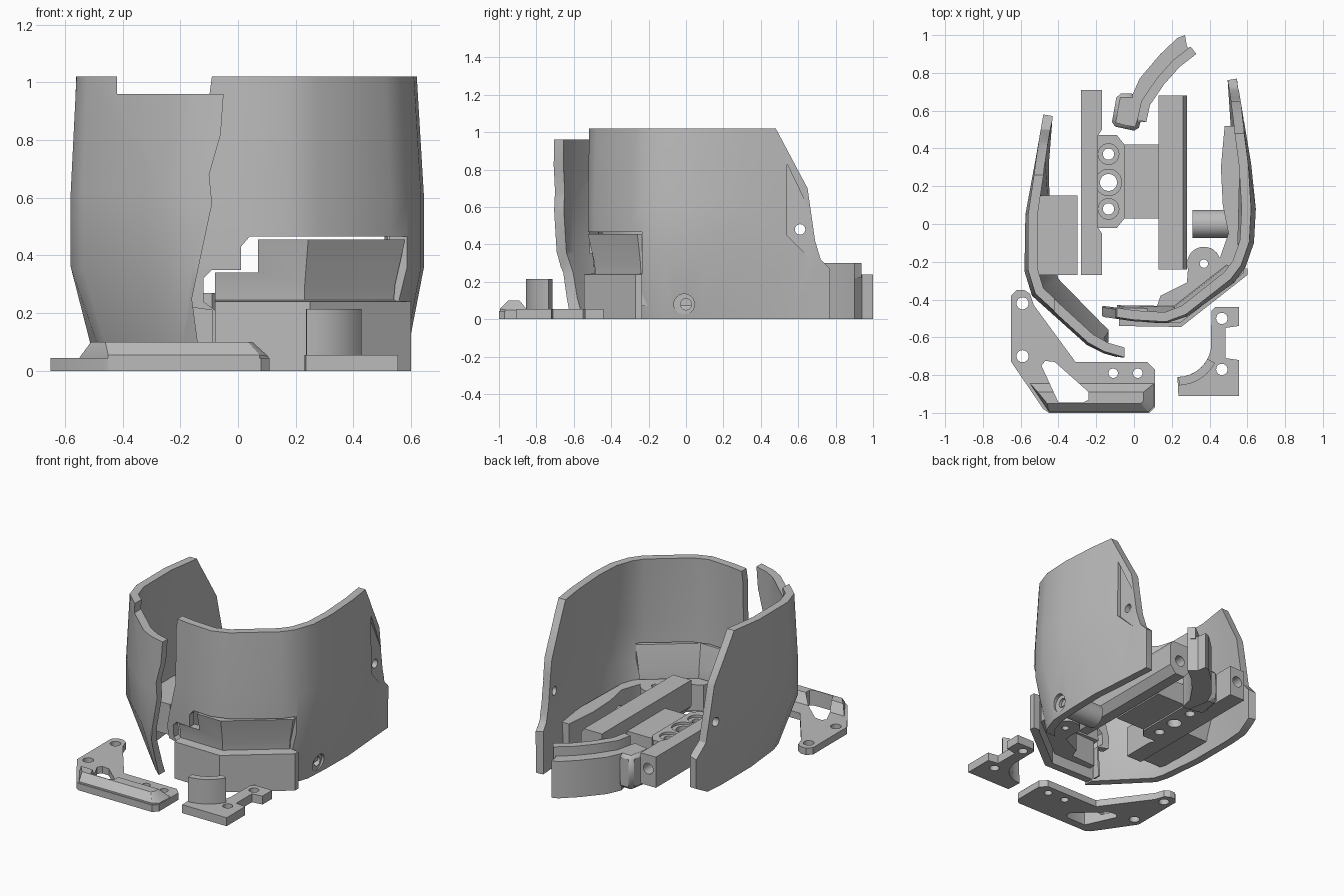
import bpy, bmesh, math
from mathutils import Vector

cube = bpy.data.objects.get("Cube")
if cube:
    bpy.data.objects.remove(cube)

grey = bpy.data.materials.new("plain_grey")
grey.use_nodes = True
grey.diffuse_color = (0.5, 0.5, 0.5, 1)
grey.node_tree.nodes["Principled BSDF"].inputs["Base Color"].default_value = (0.5, 0.5, 0.5, 1)


def loft(name, loops):
    """Closed solid through loops of equal length, capped at both ends."""
    bm = bmesh.new()
    rings = [[bm.verts.new(p) for p in loop] for loop in loops]
    n = len(rings[0])
    for a, b in zip(rings, rings[1:]):
        for i in range(n):
            j = (i + 1) % n
            bm.faces.new((a[i], a[j], b[j], b[i]))
    bm.faces.new(rings[0][::-1])
    bm.faces.new(rings[-1])
    bmesh.ops.recalc_face_normals(bm, faces=bm.faces)
    mesh = bpy.data.meshes.new(name)
    bm.to_mesh(mesh)
    bm.free()
    obj = bpy.data.objects.new(name, mesh)
    bpy.context.collection.objects.link(obj)
    mesh.materials.append(grey)
    return obj


def prism(name, pts, axis, lo, hi):
    """Extrude a flat outline along an axis."""
    place = {"x": lambda a, b, c: (c, a, b), "y": lambda a, b, c: (a, c, b),
             "z": lambda a, b, c: (a, b, c)}[axis]
    return loft(name, [[place(a, b, c) for a, b in pts] for c in (lo, hi)])


def rect(a0, a1, b0, b1):
    return [(a0, b0), (a1, b0), (a1, b1), (a0, b1)]


def arc(cx, cy, r, start=0, end=360, n=24):
    steps = n if end - start == 360 else n - 1
    return [(cx + r * math.cos(math.radians(start + (end - start) * i / steps)),
             cy + r * math.sin(math.radians(start + (end - start) * i / steps))) for i in range(n)]


def offset(path, dists):
    """Move an open path to its left with mitred corners."""
    p = [Vector(q) for q in path]
    dirs = [(b - a).normalized() for a, b in zip(p, p[1:])]
    out = []
    for i, (q, d) in enumerate(zip(p, dists)):
        a, b = dirs[max(i - 1, 0)], dirs[min(i, len(dirs) - 1)]
        m = (a + b).normalized()
        out.append(q + Vector((-m.y, m.x)) * d / max(m.dot(a), 0.5))
    return out


def wall(name, path, rows, thick, weights=None):
    """Wall along a path; rows give height and inward lean, weights scale the lean."""
    weights = weights or [1] * len(path)
    loops = []
    for z, lean in rows:
        outer = offset(path, [lean * w for w in weights])
        inner = offset(path, [lean * w + thick for w in weights])
        loops.append([(q.x, q.y, z) for q in outer + inner[::-1]])
    return loft(name, loops)


def cut(obj, pts, axis, lo, hi):
    cutter = prism("cutter", pts, axis, lo, hi)
    cutter.hide_render = True
    mod = obj.modifiers.new("cut", "BOOLEAN")
    mod.operation = "DIFFERENCE"
    mod.solver = "EXACT"
    mod.object = cutter
    bpy.context.view_layer.objects.active = obj
    bpy.ops.object.modifier_apply(modifier=mod.name)
    bpy.data.objects.remove(cutter)


def bevel(obj, width):
    mod = obj.modifiers.new("bevel", "BEVEL")
    mod.width = width
    mod.segments = 1
    mod.limit_method = "ANGLE"


# Right shell with slanted rear and jagged front edge
right_shell = wall("right_shell", [(-0.48, 0.58), (-0.52, 0.35), (-0.575, 0.05), (-0.58, -0.25),
                                   (-0.54, -0.38), (-0.25, -0.64), (-0.16, -0.685), (-0.02, -0.725)],
                   [(0.04, 0.11), (0.36, 0), (0.62, 0), (1.02, 0.02)], 0.05,
                   [0, 0.2, 0.7, 1, 1, 0.8, 0.6, 0.6])
cut(right_shell, [(0.26, 1.1), (0.26, 1.02), (0.43, 0.72), (0.5, 0.37), (0.585, 0.28), (0.585, 0.1),
                  (0.4, 0), (1, 0), (1, 1.1)], "x", -1, 0)
cut(right_shell, [(-0.05, 1.1), (-0.05, 0.96), (-0.06, 0.82), (-0.1, 0.68), (-0.09, 0.58),
                  (-0.16, 0.25), (-0.14, 0.1), (-0.13, 0), (0.3, 0), (0.3, 1.1)], "y", -1, 0)
cut(right_shell, rect(-0.42, 0.3, 0.96, 1.1), "y", -1, 0)
cut(right_shell, arc(0.42, 0.48, 0.028), "x", -1, 0)

# Left shell with stepped window, rear slant and side hole
left_shell = wall("left_shell", [(-0.25, -0.48), (0.0, -0.515), (0.17, -0.525), (0.28, -0.49), (0.53, -0.31),
                                 (0.59, -0.23), (0.635, -0.1), (0.645, 0.08), (0.62, 0.32), (0.58, 0.56),
                                 (0.545, 0.77)],
                  [(0, 0.07), (0.36, 0), (0.6, 0), (1.02, 0.025)], 0.05,
                  [0.4, 0.3, 0.3, 0.5, 1, 1, 1, 1, 0.6, 0.3, 0])
cut(left_shell, [(0.48, 1.1), (0.48, 1.02), (0.65, 0.7), (0.69, 0.42), (0.72, 0.32), (0.77, 0.27), (0.765, -0.1),
                 (1, -0.1), (1, 1.1)], "x", 0, 1)
cut(left_shell, [(-0.08, 1.1), (-0.1, 0.95), (-0.1, 0.6), (-0.17, 0.3), (-0.16, 0.22), (-0.09, 0.21),
                 (-0.09, -0.1), (-0.5, -0.1), (-0.5, 1.1)], "y", -1, 0)
cut(left_shell, [(-0.08, -0.1), (-0.08, 0.21), (-0.12, 0.24), (-0.12, 0.32), (-0.09, 0.35), (0.01, 0.35),
                 (0.01, 0.43), (0.04, 0.465), (0.8, 0.465), (0.8, -0.1)], "y", -1, -0.235)
cut(left_shell, [(0.54, 0.83), (0.54, 0.45), (0.76, 0.23), (0.7, 0.5)], "x", 0.56, 1)
cut(left_shell, arc(0.61, 0.48, 0.028), "x", 0, 1)
cut(left_shell, arc(-0.01, 0.08, 0.055), "x", 0.3, 1)

# Front insert filling the window, with a recessed upper wall
front_insert = wall("front_insert", [(-0.08, -0.54), (0.25, -0.545), (0.6, -0.27), (0.6, -0.235)],
                    [(0, 0), (0.24, 0), (0.245, 0.06), (0.3, 0.055), (0.455, 0.02)], 0.05)
cut(front_insert, rect(-0.2, 0.07, 0.34, 0.6), "y", -1, 0)

# Ledge inside the left shell, with a drilled ear
inner_ledge = prism("inner_ledge", [(-0.06, -0.45), (0.12, -0.44), (0.14, -0.38), (0.28, -0.31)] +
                    arc(0.37, -0.21, 0.09, 200, 20, 10) +
                    [(0.5, -0.05), (0.47, 0.1), (0.46, 0.3), (0.48, 0.52), (0.53, 0.52), (0.56, 0.3),
                     (0.555, 0.1), (0.55, -0.12), (0.53, -0.25), (0.22, -0.49), (-0.06, -0.5)], "z", 0.07, 0.24)
cut(inner_ledge, arc(0.37, -0.21, 0.022), "z", 0, 0.5)

# Side boss and inner block
side_boss = prism("side_boss", arc(0, 0.08, 0.075), "x", 0.31, 0.57)
cut(side_boss, arc(0, 0.08, 0.03), "x", 0.2, 0.8)
inner_block = prism("inner_block", [(-0.45, 0.12), (-0.3, 0.12), (-0.3, 0.32), (-0.52, 0.32)], "y", -0.27, 0.15)
cut(inner_block, arc(-0.06, 0.22, 0.03), "x", -0.42, 0)

# Central mount: two bars and a perforated bridge
right_bar = prism("right_bar", [(-0.28, -0.27), (-0.17, -0.27), (-0.17, -0.05), (-0.19, -0.02), (-0.19, 0.47),
                                (-0.17, 0.5), (-0.17, 0.71), (-0.28, 0.71)], "z", 0.1, 0.3)
left_bar = prism("left_bar", [(0.13, 0.16), (0.17, 0.11), (0.24, 0.11), (0.28, 0.16), (0.28, 0.3),
                              (0.26, 0.33), (0.13, 0.33)], "y", -0.24, 0.68)
for bar, x in ((right_bar, -0.225), (left_bar, 0.205)):
    for lo, hi in ((-0.4, -0.1), (0.55, 0.9)):
        cut(bar, arc(x, 0.21, 0.035), "y", lo, hi)
bridge_flange = prism("bridge_flange", [(-0.2, -0.02), (-0.09, -0.02), (-0.05, 0.03), (-0.05, 0.42),
                                        (-0.09, 0.47), (-0.2, 0.47)], "z", 0.1, 0.27)
for y, r in ((0.08, 0.03), (0.22, 0.045), (0.37, 0.03)):
    cut(bridge_flange, arc(-0.135, y, r), "z", 0, 0.5)
    cut(bridge_flange, arc(-0.135, y, r + 0.025), "z", 0.255, 0.5)
bridge = prism("bridge", rect(-0.06, 0.16, 0.03, 0.42), "z", 0.11, 0.25)

# Rear curved bracket with raised rail
inner_curve = [(0.065, 0.54), (0.085, 0.63), (0.16, 0.74), (0.24, 0.83), (0.33, 0.9)]
outer_curve = [(0.28, 0.94), (0.27, 1.0), (0.23, 0.985), (0.14, 0.9), (0.03, 0.77), (-0.01, 0.68), (0.02, 0.54)]
rear_bracket = prism("rear_bracket", inner_curve + outer_curve, "z", 0, 0.24)
rear_rail = wall("rear_rail", inner_curve, [(0.22, 0), (0.3, 0)], 0.05)
rear_foot = prism("rear_foot", [(-0.12, 0.52), (0.02, 0.49), (0.04, 0.56), (0.01, 0.69), (-0.09, 0.69)],
                  "z", 0.02, 0.24)
bevel(rear_foot, 0.02)

# Large loose plate with raised front ridge
large_plate = prism("large_plate", [(-0.65, -0.73), (-0.48, -0.98), (-0.45, -1), (0.08, -1), (0.11, -0.97),
                                    (0.11, -0.77), (0.07, -0.73), (-0.31, -0.73), (-0.53, -0.43),
                                    (-0.55, -0.37), (-0.58, -0.35), (-0.62, -0.35), (-0.65, -0.38)],
                    "z", 0, 0.045)
plate_ridge = loft("plate_ridge", [
    [(-0.55, -0.845, 0.03), (-0.45, -0.995, 0.03), (0.075, -0.995, 0.03), (0.105, -0.965, 0.03),
     (0.105, -0.845, 0.03)],
    [(-0.55, -0.845, 0.045), (-0.45, -0.995, 0.055), (0.075, -0.995, 0.055), (0.105, -0.965, 0.05),
     (0.105, -0.845, 0.045)],
    [(-0.51, -0.89, 0.1), (-0.46, -0.95, 0.1), (0.035, -0.95, 0.1), (0.05, -0.935, 0.1), (0.05, -0.89, 0.1)]])
slot = [(-0.49, -0.75), (-0.47, -0.725), (-0.42, -0.73), (-0.24, -0.89), (-0.24, -0.93),
        (-0.27, -0.945), (-0.4, -0.945)]
for part in (large_plate, plate_ridge):
    cut(part, slot, "z", -0.1, 0.3)
for x, y, r in ((-0.59, -0.42, 0.032), (-0.59, -0.7, 0.032), (-0.11, -0.79, 0.025), (0.02, -0.79, 0.025)):
    cut(large_plate, arc(x, y, r), "z", -0.1, 0.3)

# Small loose plate with curved upright tab
small_plate = prism("small_plate", arc(0.23, -0.63, 0.18, -90, -10, 8) +
                    [(0.41, -0.46), (0.43, -0.44), (0.555, -0.44), (0.555, -0.54), (0.485, -0.55),
                     (0.485, -0.71), (0.555, -0.72), (0.555, -0.91), (0.235, -0.91)], "z", 0, 0.055)
for y in (-0.5, -0.77):
    cut(small_plate, arc(0.465, y, 0.03), "z", -0.1, 0.3)
small_tab = prism("small_tab", arc(0.23, -0.63, 0.18, -88, -28, 8) + arc(0.23, -0.63, 0.225, -28, -88, 8),
                  "z", 0.04, 0.215)

# Smooth shading with sharp edges kept
bpy.ops.object.select_all(action="DESELECT")
for obj in bpy.context.scene.objects:
    if obj.type == "MESH":
        obj.select_set(True)
        bpy.context.view_layer.objects.active = obj
bpy.ops.object.shade_smooth_by_angle(angle=math.radians(32))
